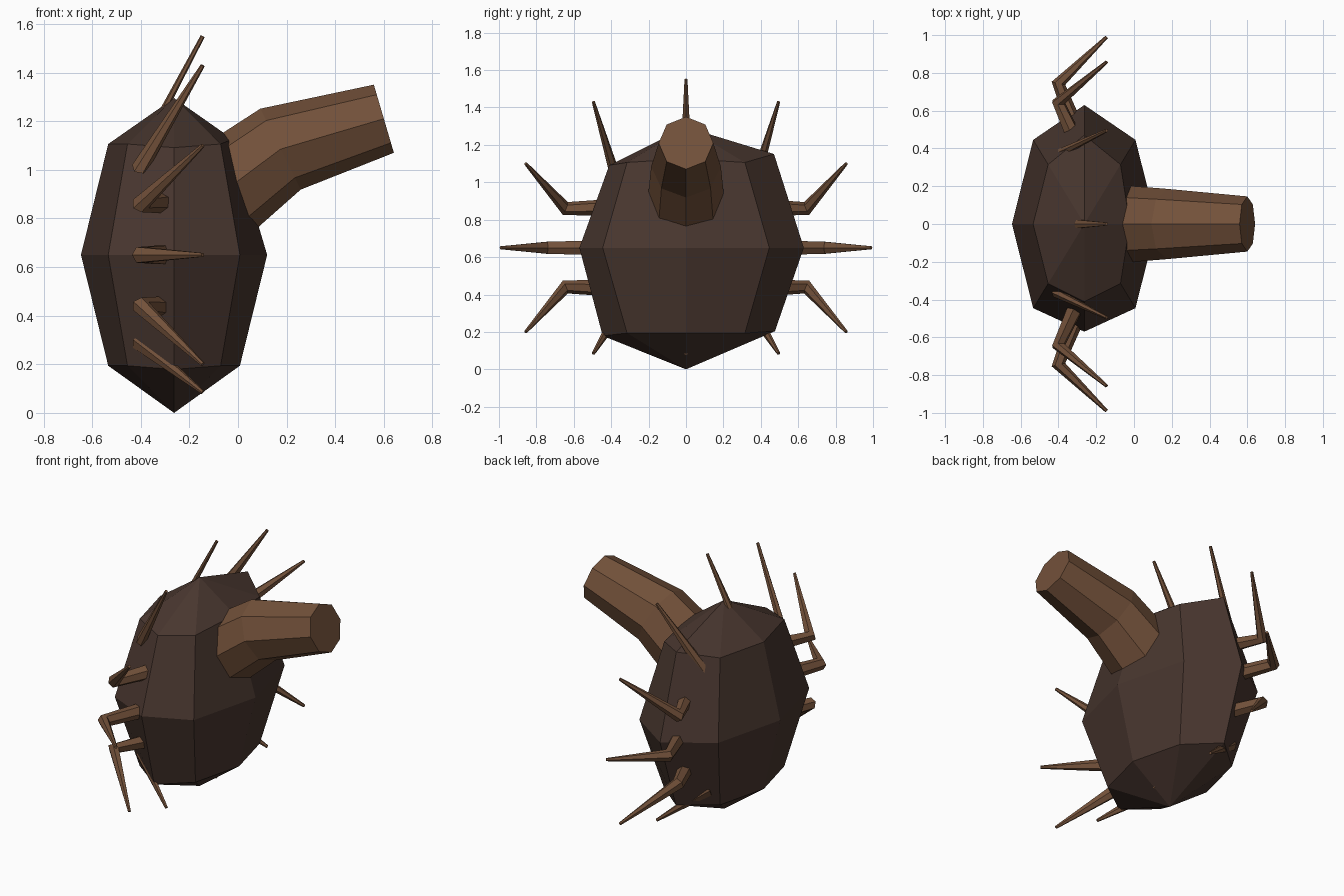
import bpy, bmesh, math
from mathutils import Vector

if "Cube" in bpy.data.objects:
    bpy.data.objects.remove(bpy.data.objects["Cube"])


def material(name, rgb):
    m = bpy.data.materials.new(name)
    m.diffuse_color = (*rgb, 1)
    m.use_nodes = True
    m.node_tree.nodes["Principled BSDF"].inputs["Base Color"].default_value = m.diffuse_color
    return m


DARK = material("dark brown shell", (0.065, 0.037, 0.028))
BROWN = material("warm brown skin", (0.17, 0.082, 0.042))


def finish(name, bm, mat):
    bmesh.ops.recalc_face_normals(bm, faces=bm.faces)
    mesh = bpy.data.meshes.new(name)
    bm.to_mesh(mesh)
    bm.free()
    mesh.materials.append(mat)
    obj = bpy.data.objects.new(name, mesh)
    bpy.context.collection.objects.link(obj)
    return obj


def tube(name, points, radii, sides, mat):
    """Tapered flat-sided tube along a bent three-point path, mitred at the bend."""
    p = [Vector(q) for q in points]
    d1, d2 = (p[1] - p[0]).normalized(), (p[2] - p[1]).normalized()
    side = d1.cross(d2).normalized()
    bm = bmesh.new()
    rings = []
    for c, t, r in zip(p, (d1, (d1 + d2).normalized(), d2), radii):
        up = t.cross(side)
        rings.append([bm.verts.new(c + r * (up * math.cos(a) + side * math.sin(a)))
                      for a in (2 * math.pi * i / sides for i in range(sides))])
    for a, b in zip(rings, rings[1:]):
        for i in range(sides):
            j = (i + 1) % sides
            bm.faces.new((a[i], a[j], b[j], b[i]))
    bm.faces.new(rings[0])
    bm.faces.new(rings[-1])
    return finish(name, bm, mat)


# Body: coarse ellipsoid with a few vertices nudged to make it irregular
bm = bmesh.new()
bmesh.ops.create_uvsphere(bm, u_segments=8, v_segments=4, radius=1)
nudges = [((0, -1, 0), (0, 0.06, 0)),
          ((0, -1, 1), (0, 0.035, -0.015)),
          ((0, 1, 1), (0, 0.025, 0.045)),
          ((0, -1, -1), (0, 0, -0.015)),
          ((0, 1, -1), (0, 0.03, 0.01)),
          ((1, 0, 1), (-0.03, 0, 0.02))]
picked = [(min(bm.verts, key=lambda v: (v.co - Vector(d).normalized()).length), o)
          for d, o in nudges]
for v in bm.verts:
    v.co = Vector((-0.263 + 0.383 * v.co.x, 0.63 * v.co.y, 0.65 + 0.645 * v.co.z))
for v, o in picked:
    v.co += Vector(o)
for v in bm.verts:
    v.co.z = max(v.co.z, 0.002) if v.co.z > 0.01 else 0.0
finish("body", bm, DARK)

# Neck: bent octagonal stump
tube("neck", [(-0.06, 0, 0.91), (0.175, 0, 1.085), (0.60, 0, 1.21)],
     (0.205, 0.186, 0.146), 8, BROWN)

# Legs: twelve bent spikes around the body, tips kept above the ground
for i in range(12):
    a = math.radians(30 * i)
    c, s = math.cos(a), math.sin(a)
    tube(f"leg_{i + 1}",
         [(-0.29, 0.46 * c, 0.65 + 0.43 * s),
          (-0.40, 0.745 * c, 0.65 + 0.42 * s),
          (-0.145, 0.99 * c, max(0.65 + 0.90 * s, 0.085))],
         (0.046, 0.037, 0.009), 6, BROWN)
